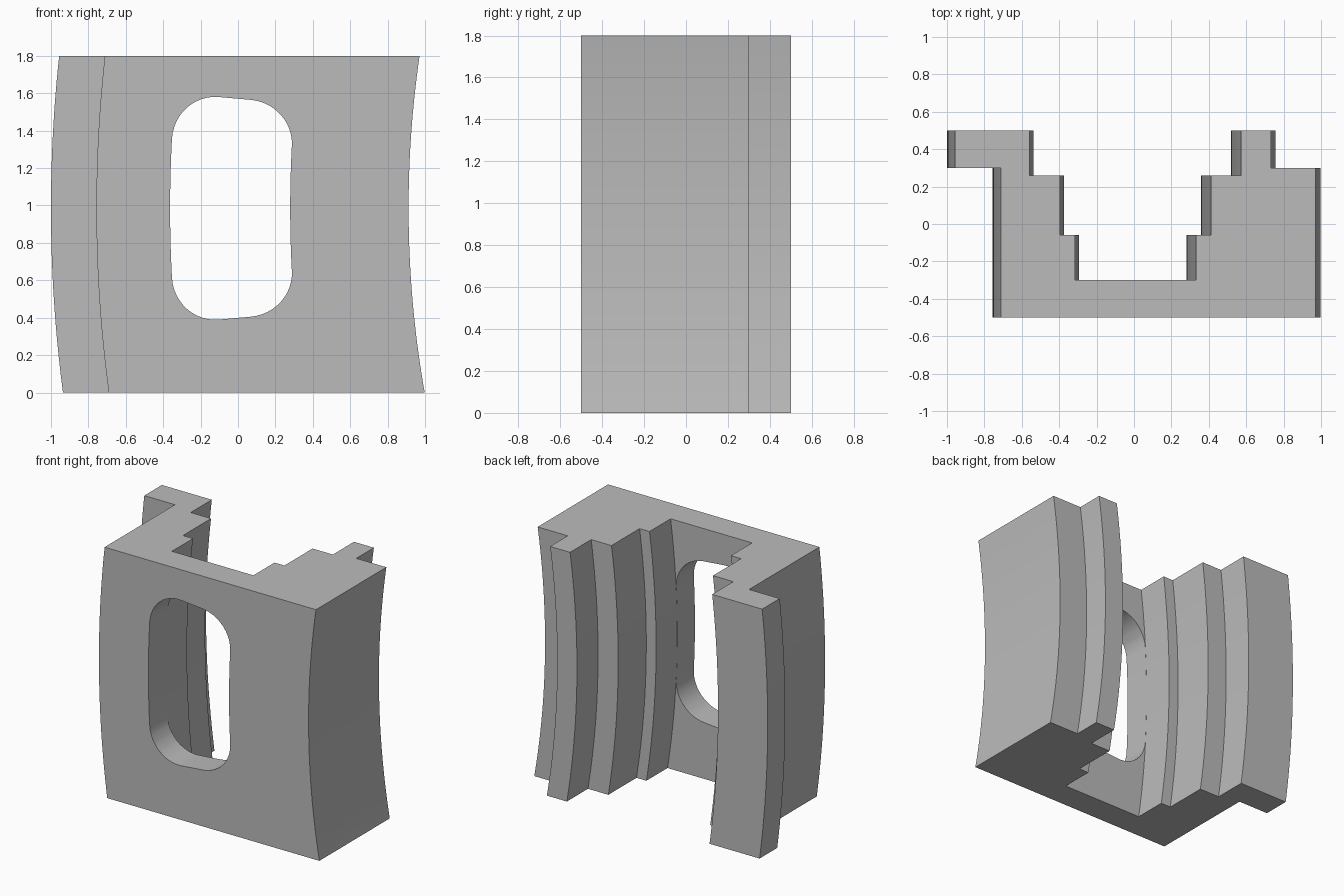
import bpy, bmesh, math

cube = bpy.data.objects.get("Cube")
if cube:
    bpy.data.objects.remove(cube)

CX, CZ = 6.6, 0.985      # centre of the sweep that bends the block
HEIGHT, LEVELS = 1.8, 36

grey = bpy.data.materials.new("plain grey")
grey.use_nodes = True
grey.diffuse_color = (0.5, 0.5, 0.5, 1)
grey.node_tree.nodes["Principled BSDF"].inputs["Base Color"].default_value = (0.5, 0.5, 0.5, 1)


def loft(name, rings):
    """Closed solid through a list of matching point rings."""
    bm = bmesh.new()
    loops = [[bm.verts.new(p) for p in ring] for ring in rings]
    n = len(loops[0])
    for a, b in zip(loops, loops[1:]):
        for i in range(n):
            j = (i + 1) % n
            bm.faces.new((a[i], a[j], b[j], b[i]))
    bm.faces.new(loops[0])
    bm.faces.new(loops[-1])
    bmesh.ops.recalc_face_normals(bm, faces=bm.faces)
    mesh = bpy.data.meshes.new(name)
    bm.to_mesh(mesh)
    bm.free()
    mesh.materials.append(grey)
    obj = bpy.data.objects.new(name, mesh)
    bpy.context.collection.objects.link(obj)
    return obj


def bend(x, z):
    """x on the arc that passes through x at mid height."""
    return CX - math.sqrt((CX - x) ** 2 - (z - CZ) ** 2)


# Stepped channel section at mid height, anticlockwise from the front
section = [(-0.757, -0.5), (0.912, -0.5), (0.912, 0.3), (0.675, 0.3),
           (0.675, 0.5), (0.518, 0.5), (0.518, 0.26), (0.358, 0.26),
           (0.358, -0.06), (0.28, -0.06), (0.28, -0.3), (-0.364, -0.3),
           (-0.364, -0.06), (-0.444, -0.06), (-0.444, 0.26),
           (-0.605, 0.26), (-0.605, 0.5), (-1.0, 0.5), (-1.0, 0.3),
           (-0.757, 0.3)]
heights = [HEIGHT * i / LEVELS for i in range(LEVELS + 1)]
body = loft("curved_channel_block",
            [[(bend(x, z), y, z) for x, y in section] for z in heights])

# Rounded window that follows the same bend
mid, half_w, half_h, r = -0.042, 0.321, 0.588, 0.235
outline = []
for corner, (sx, sz) in enumerate([(1, 1), (-1, 1), (-1, -1), (1, -1)]):
    for k in range(13):
        a = math.pi / 2 * (corner + k / 12)
        outline.append((mid + sx * (half_w - r) + r * math.cos(a),
                        sz * (half_h - r) + r * math.sin(a)))
# Extra points along the long sides keep them curved
curved = []
for i, (u, v) in enumerate(outline):
    curved.append((u, v))
    nu, nv = outline[(i + 1) % len(outline)]
    if abs(nv - v) > 0.3:
        curved += [(u, v + (nv - v) * k / 14) for k in range(1, 14)]


def polar(u, v, y):
    a = v / (CX - mid)
    return (CX - (CX - u) * math.cos(a), y, CZ + (CX - u) * math.sin(a))


cutter = loft("window_cutter", [[polar(u, v, y) for u, v in curved] for y in (-0.7, -0.2)])
cutter.hide_render = True

cut = body.modifiers.new("window", 'BOOLEAN')
cut.operation = 'DIFFERENCE'
cut.solver = 'EXACT'
cut.object = cutter
bpy.context.view_layer.objects.active = body
for o in bpy.context.selected_objects:
    o.select_set(False)
body.select_set(True)
bpy.ops.object.modifier_apply(modifier="window")
bpy.data.objects.remove(cutter)
bpy.ops.object.shade_smooth_by_angle(angle=math.radians(30))
